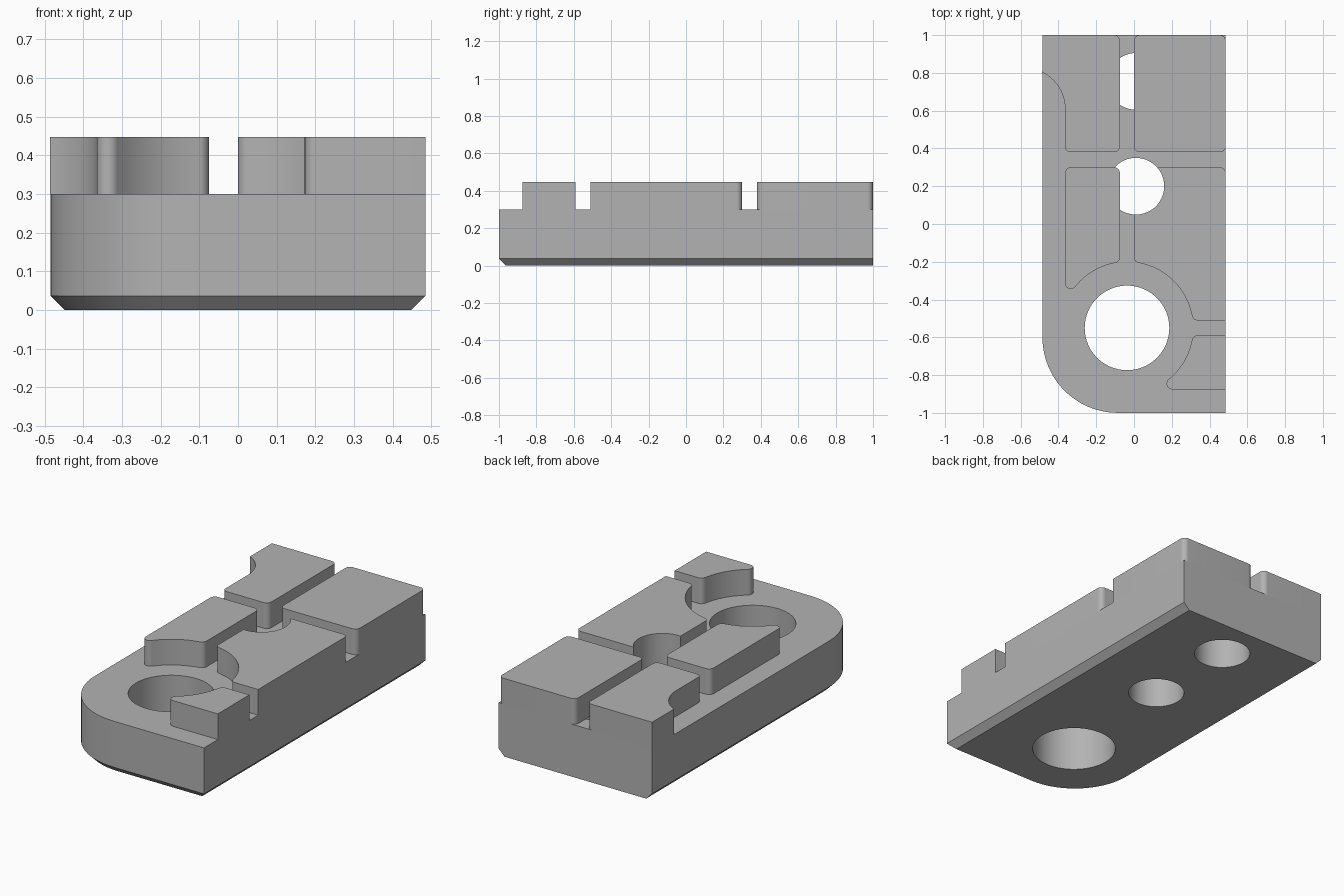
import bpy, bmesh
from math import cos, sin, sqrt, atan2, degrees, radians

if "Cube" in bpy.data.objects:
    bpy.data.objects.remove(bpy.data.objects["Cube"])

HX, DECK, TOP = 0.485, 0.30, 0.447      # half width, deck height, block height
F, BEVEL = 0.03, 0.037                  # corner fillet, bottom chamfer
BORE, BORE_R, CLEAR = (-0.037, -0.55), 0.224, 0.35
PINS, PIN_R = [(0.01, 0.2), (0.01, 0.755)], 0.15

grey = bpy.data.materials.new("plain grey")
grey.use_nodes = True
grey.diffuse_color = (0.45, 0.45, 0.45, 1)
grey.node_tree.nodes["Principled BSDF"].inputs["Base Color"].default_value = grey.diffuse_color


def arc(cx, cy, r, a, b):
    n = max(3, int(abs(b - a) / 6))
    return [(cx + r * cos(radians(a + (b - a) * i / n)),
             cy + r * sin(radians(a + (b - a) * i / n))) for i in range(n + 1)]


def corner(x, y, quadrant):
    """Rounded right-angle corner, quadrant 0 = +x+y, counted anticlockwise."""
    sx, sy = [(1, 1), (-1, 1), (-1, -1), (1, -1)][quadrant]
    return arc(x - sx * F, y - sy * F, F, quadrant * 90, quadrant * 90 + 90)


def touch_x(x, side):
    """Centre and bore angle of a fillet centred on x that touches the clearance arc."""
    y = BORE[1] + side * sqrt((CLEAR + F) ** 2 - (x - BORE[0]) ** 2)
    return x, y, degrees(atan2(y - BORE[1], x - BORE[0]))


def touch_y(y):
    x = BORE[0] + sqrt((CLEAR + F) ** 2 - (y - BORE[1]) ** 2)
    return x, y, degrees(atan2(y - BORE[1], x - BORE[0]))


def stack(name, layers):
    """Solid from matching outlines at rising heights."""
    bm = bmesh.new()
    loops = [[bm.verts.new((x, y, z)) for x, y in pts] for pts, z in layers]
    bm.faces.new(loops[0][::-1])
    bm.faces.new(loops[-1])
    for lo, hi in zip(loops, loops[1:]):
        for i in range(len(lo)):
            j = (i + 1) % len(lo)
            bm.faces.new((lo[i], lo[j], hi[j], hi[i]))
    bmesh.ops.recalc_face_normals(bm, faces=bm.faces)
    mesh = bpy.data.meshes.new(name)
    bm.to_mesh(mesh)
    bm.free()
    mesh.materials.append(grey)
    obj = bpy.data.objects.new(name, mesh)
    bpy.context.collection.objects.link(obj)
    return obj


def finish(obj):
    bpy.ops.object.select_all(action='DESELECT')
    obj.select_set(True)
    bpy.context.view_layer.objects.active = obj
    for mod in list(obj.modifiers):
        bpy.ops.object.modifier_apply(modifier=mod.name)
    bpy.ops.object.shade_smooth_by_angle(angle=radians(30))


def block(name, pts):
    finish(stack(name, [(pts, DECK), (pts, TOP)]))


# Base plate: one rounded corner, chamfered underneath except at the back
def plate(inset):
    x, y = HX - inset, -1 + inset
    return arc(-HX + 0.4, -0.6, 0.4 - inset, 180, 270) + [(x, y), (x, 1), (-x, 1)]


base = stack("base_plate", [(plate(BEVEL), 0), (plate(0), BEVEL), (plate(0), DECK)])
cutters = []
for (cx, cy), r in [(BORE, BORE_R)] + [(p, PIN_R) for p in PINS]:
    ring = arc(cx, cy, r, 0, 360)[:-1]
    cutter = stack("hole_cutter", [(ring, -0.1), (ring, DECK + 0.1)])
    cutter.hide_render = True
    cutters.append(cutter)
    mod = base.modifiers.new("hole", 'BOOLEAN')
    mod.operation, mod.solver, mod.object = 'DIFFERENCE', 'EXACT', cutter
finish(base)
for cutter in cutters:
    bpy.data.objects.remove(cutter)

# Back blocks either side of the central groove
L0, L1 = -0.365, -0.075
block("back_left_block", corner(HX, 1, 0) + corner(0, 1, 1)
      + corner(0, 0.38, 2) + corner(HX, 0.38, 3))
block("back_right_block", corner(L1, 1, 0) + [(-HX, 1)]
      + arc(L0 - 0.215, 0.61, 0.215, 64, 0)
      + corner(L0, 0.38, 2) + corner(L1, 0.38, 3))

# Middle right block, curved around the bore
x0, y0, a0 = touch_x(L0 + F, 1)
x1, y1, a1 = touch_x(L1 - F, 1)
block("middle_right_block", corner(L1, 0.3, 0) + corner(L0, 0.3, 1)
      + arc(x0, y0, F, 180, a0 + 180) + arc(*BORE, CLEAR, a0, a1)
      + arc(x1, y1, F, a1 + 180, 360))

# Middle left block, curved around the bore and notched by the pin hole
x0, y0, a0 = touch_x(F, 1)
x1, y1, a1 = touch_y(-0.51 + F)
block("middle_left_block", corner(HX, 0.3, 0) + arc(*PINS[0], PIN_R, 41.8, -93.8)
      + arc(x0, y0, F, 180, a0 + 180) + arc(*BORE, CLEAR, a0, a1)
      + arc(x1, y1, F, a1 + 180, 270) + [(HX, -0.51)])

# Small front block
x0, y0, a0 = touch_y(-0.59 - F)
x1, y1, a1 = touch_y(-0.875 + F)
block("front_left_block", [(HX, -0.875), (HX, -0.59)]
      + arc(x0, y0, F, 90, a0 + 180) + arc(*BORE, CLEAR, a0, a1)
      + arc(x1, y1, F, a1 + 180, 270))
